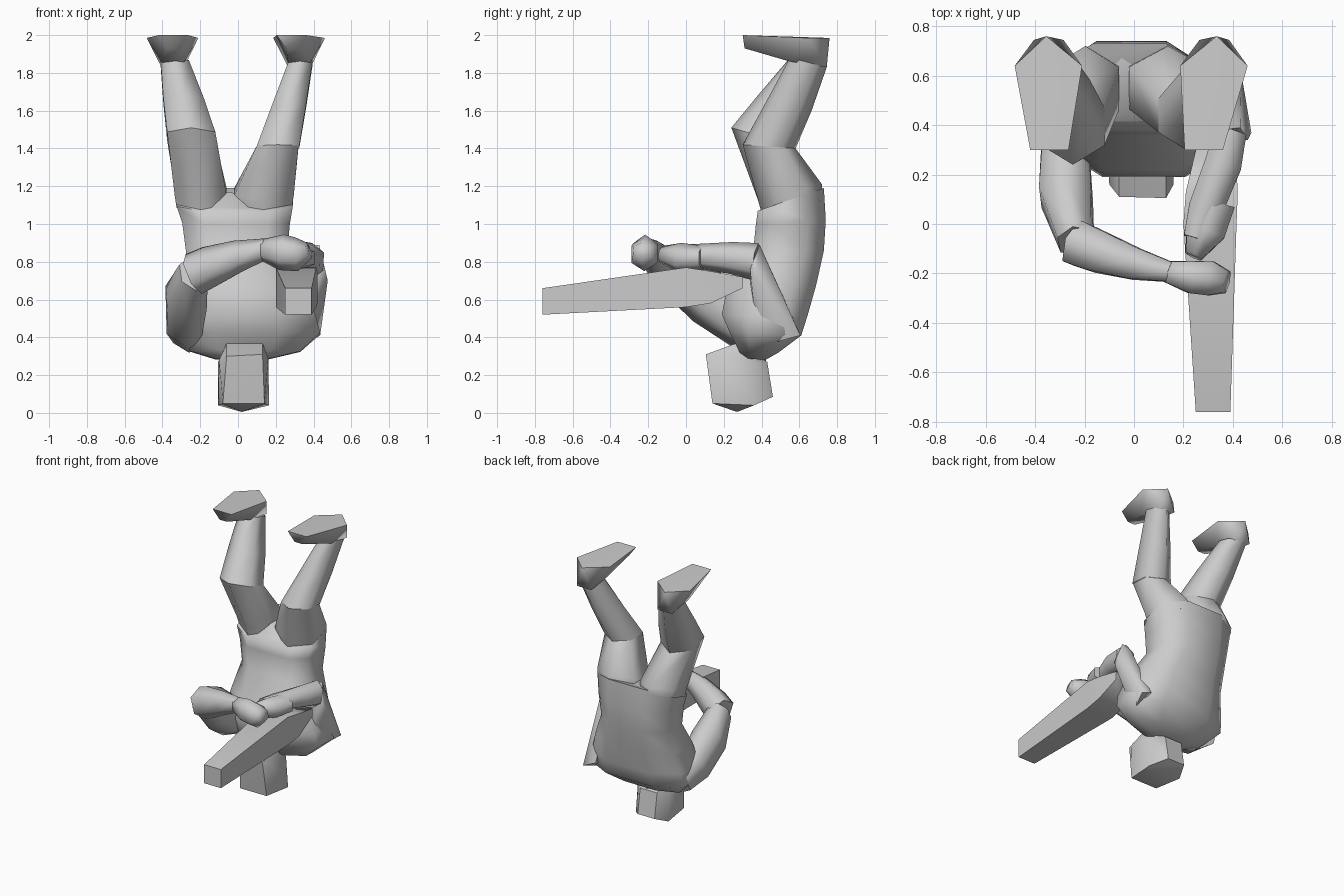
import bpy, bmesh, math
from mathutils import Vector


def finish(name, bm, angle=75):
    bmesh.ops.recalc_face_normals(bm, faces=bm.faces)
    me = bpy.data.meshes.new(name)
    bm.to_mesh(me)
    bm.free()
    ob = bpy.data.objects.new(name, me)
    bpy.context.collection.objects.link(ob)
    bpy.ops.object.select_all(action='DESELECT')
    ob.select_set(True)
    bpy.context.view_layer.objects.active = ob
    bpy.ops.object.shade_smooth_by_angle(angle=math.radians(angle))
    return ob


def skin(name, rings, angle=75, caps=True):
    bm = bmesh.new()
    vs = [[bm.verts.new(p) for p in r] for r in rings]
    n = len(vs[0])
    for a, b in zip(vs, vs[1:]):
        for i in range(n):
            j = (i + 1) % n
            bm.faces.new((a[i], a[j], b[j], b[i]))
    if caps:
        bm.faces.new(vs[0])
        bm.faces.new(vs[-1])
    return finish(name, bm, angle)


def unit_ring(n, front=0, back=.45):
    if front:
        f, b = front, back
        return [(1, b), (b, 1), (-b, 1), (-1, b), (-1, -f), (-f, -1), (f, -1), (1, -f)]
    pts = [(math.cos((i + .5) * 2 * math.pi / n),
            math.sin((i + .5) * 2 * math.pi / n)) for i in range(n)]
    mx, my = max(p[0] for p in pts), max(p[1] for p in pts)
    return [(x / mx, y / my) for x, y in pts]


def stack(name, rows, n=8, caps=True):
    """Rows: z at front, z at back, x0, x1, y0, y1, optional front and back squareness."""
    rings = []
    for zf, zb, x0, x1, y0, y1, *sq in rows:
        rings.append([((x0 + x1) / 2 + u * (x1 - x0) / 2,
                       (y0 + y1) / 2 + v * (y1 - y0) / 2,
                       (zf + zb) / 2 + v * (zb - zf) / 2)
                      for u, v in unit_ring(n, *sq)])
    return skin(name, rings, caps=caps)


def limb(name, rows, n=6):
    """Rows: x, y, z, sideways radius, vertical radius."""
    pts = [Vector(r[:3]) for r in rows]
    rings = []
    for i, r in enumerate(rows):
        t = Vector()
        if i > 0:
            t += (pts[i] - pts[i - 1]).normalized()
        if i < len(pts) - 1:
            t += (pts[i + 1] - pts[i]).normalized()
        side = t.cross(Vector((0, 0, 1))).normalized()
        up = side.cross(t).normalized()
        rings.append([pts[i] + side * u * r[3] + up * v * r[4] for u, v in unit_ring(n)])
    return skin(name, rings)


def hull(name, pts, angle=75):
    bm = bmesh.new()
    for p in pts:
        bm.verts.new(p)
    res = bmesh.ops.convex_hull(bm, input=bm.verts)
    junk = [g for g in res['geom_interior'] if isinstance(g, bmesh.types.BMVert)]
    bmesh.ops.delete(bm, geom=junk, context='VERTS')
    return finish(name, bm, angle)


# Inverted torso, hips at the top and shoulders below
stack("torso", [
    (1.07, 1.19, -.325, .29, .38, .73, .6, .48),
    (1.00, 1.02, -.295, .275, .37, .74, .6, .5),
    (.85, .86, -.275, .26, .355, .73, .55, .5),
    (.68, .68, -.29, .35, .22, .69, .5, .5),
    (.52, .52, -.33, .41, .19, .645, .45, .5),
    (.43, .41, -.34, .435, .23, .61, .45, .5),
    (.33, .32, -.25, .33, .28, .49, .45),
    (.29, .28, -.12, .16, .30, .42, .45)])
hull("crotch", [(-.17, .40, 1.05), (.10, .40, 1.04), (-.05, .45, 1.17),
                (-.2, .71, 1.12), (.18, .71, 1.12), (-.05, .70, 1.17)])

# Head and neck
stack("neck", [(.37, .36, -.06, .12, .30, .43), (.24, .24, -.07, .13, .24, .42)], 6)
hull("head", [
    (-.06, .11, .30), (.13, .105, .31), (-.10, .16, .28), (.16, .16, .29),
    (-.06, .27, .37), (.13, .27, .37),
    (-.08, .14, .05), (.14, .14, .05), (.02, .27, .005),
    (-.105, .35, .27), (.155, .35, .27), (-.105, .36, .04), (.165, .36, .04),
    (-.06, .43, .27), (.08, .43, .27), (-.06, .46, .085), (.08, .46, .085)], 40)

# Legs and feet
stack("left_thigh", [(1.06, 1.16, -.325, -.065, .40, .72),
                     (1.13, 1.21, -.335, -.06, .38, .72),
                     (1.51, 1.42, -.375, -.12, .24, .55)], 6, False)
stack("left_shin", [(1.51, 1.42, -.375, -.12, .24, .55),
                    (1.68, 1.62, -.395, -.18, .38, .655),
                    (1.88, 1.83, -.41, -.26, .55, .745)], 6, False)
stack("right_thigh", [(1.06, 1.16, -.02, .285, .40, .72),
                      (1.13, 1.21, -.02, .295, .38, .72),
                      (1.42, 1.40, .10, .32, .30, .58)], 6, False)
stack("right_shin", [(1.42, 1.40, .10, .325, .30, .58),
                     (1.64, 1.60, .18, .36, .42, .665),
                     (1.88, 1.83, .27, .395, .55, .745)], 6, False)
for name, cx, toe, s in (("left_foot", -.345, -.34, 1), ("right_foot", .325, .285, -1)):
    sole = [(toe - .08, .30), (toe + .075, .30), (cx + .135, .64),
            (cx - .01 * s, .76), (cx - .138, .64)]
    hull(name, [(x, y, 2.0 if y < .6 else 1.985) for x, y in sole]
         + [(toe - .03, .31, 1.93), (toe + .03, .31, 1.93)]
         + [(cx + d, y, z) for d in (-.06, .06) for y, z in ((.55, 1.86), (.745, 1.83))])

# Left arm reaching forward and across the body
limb("left_upper_arm", [(-.25, .44, .42, .09, .11), (-.28, .30, .48, .095, .14),
                        (-.275, .12, .61, .105, .15), (-.235, -.07, .74, .07, .11)])
limb("left_forearm", [(-.235, -.075, .735, .09, .115), (-.15, -.11, .775, .085, .11),
                      (0, -.16, .83, .065, .085), (.15, -.195, .87, .04, .055)])
limb("left_hand", [(.12, -.19, .865, .04, .055), (.23, -.215, .85, .065, .095),
                   (.31, -.22, .84, .07, .09), (.375, -.235, .86, .045, .045)])

# Right arm bent back toward the grip
hull("right_upper_arm", [(.435, .605, .41), (.36, .42, .36), (.475, .37, .70),
                         (.43, .39, .89), (.34, .59, .45), (.33, .37, .45),
                         (.35, .34, .70), (.35, .38, .88), (.46, .34, .76)])
limb("right_forearm", [(.39, .37, .80, .065, .10), (.36, .24, .82, .075, .085),
                       (.29, .06, .83, .07, .065), (.25, -.06, .84, .05, .055)])
limb("right_hand", [(.32, .09, .82, .09, .065), (.29, -.03, .82, .08, .08),
                    (.24, -.13, .84, .035, .045)])

# Long tapered prop held along the right side
skin("held_prop", [[(x0, y, z0), (x1, y, z0), (x1, y, z1), (x0, y, z1)]
                   for y, x0, x1, z0, z1 in ((-.76, .25, .39, .52, .66),
                                             (0, .20, .415, .56, .77),
                                             (.13, .21, .42, .58, .75),
                                             (.30, .25, .41, .66, .72))], 80)
